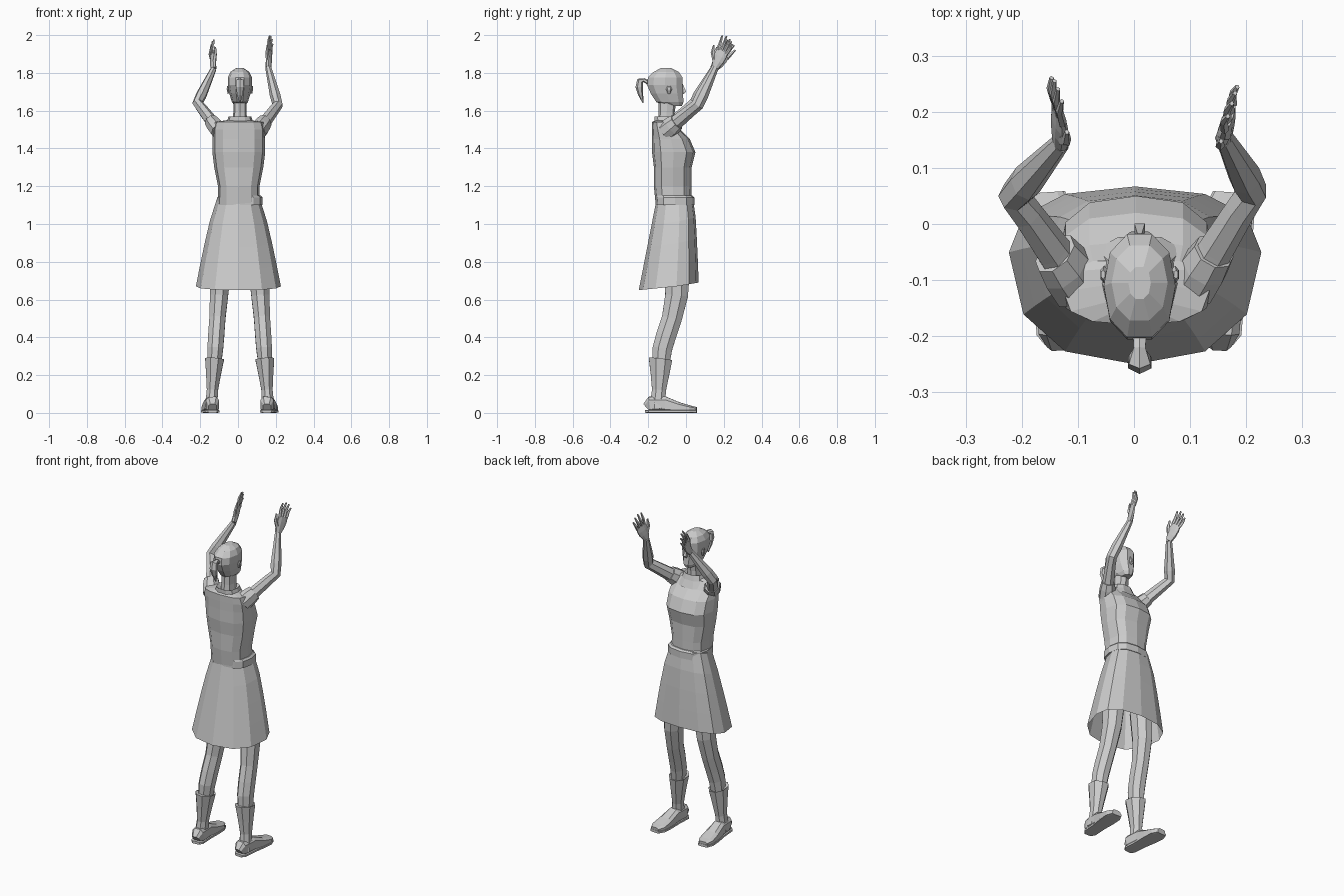
import bpy, bmesh, math
from mathutils import Vector

if "Cube" in bpy.data.objects:
    bpy.data.objects.remove(bpy.data.objects["Cube"], do_unlink=True)

shade = (.6, .6, .6, 1)
grey = bpy.data.materials.new("plain grey")
grey.use_nodes = True
grey.diffuse_color = shade
grey.node_tree.nodes["Principled BSDF"].inputs["Base Color"].default_value = shade


def skin(name, rings, cap_start=True, cap_end=True):
    """Join equal rings of points into a faceted surface."""
    bm = bmesh.new()
    rows = [[bm.verts.new(point) for point in ring] for ring in rings]
    for lower, upper in zip(rows, rows[1:]):
        for i in range(len(lower)):
            bm.faces.new((lower[i - 1], lower[i], upper[i], upper[i - 1]))
    if cap_start:
        bm.faces.new(rows[0][::-1])
    if cap_end:
        bm.faces.new(rows[-1])
    bmesh.ops.recalc_face_normals(bm, faces=bm.faces)
    mesh = bpy.data.meshes.new(name)
    bm.to_mesh(mesh)
    bm.free()
    mesh.materials.append(grey)
    part = bpy.data.objects.new(name, mesh)
    bpy.context.collection.objects.link(part)


def outline(sides, power, start=0):
    """Points of a rounded box outline, each between minus one and one."""
    def square_off(value):
        return math.copysign(abs(value) ** power, value)
    turns = [math.tau * (i + start) / sides for i in range(sides)]
    return [(square_off(math.cos(turn)), square_off(math.sin(turn))) for turn in turns]


def body(name, rows, middle=.01, sides=12, power=.75, widest=.5, tilt=0, **caps):
    """Level rings, each given as height, half width, back and front."""
    rings = []
    for height, half_width, back, front in rows:
        centre = back + (front - back) * widest
        ring = []
        for c, s in outline(sides, power):
            depth = front - centre if s > 0 else centre - back
            ring.append((middle + half_width * c, centre + depth * s, height + tilt * s))
        rings.append(ring)
    skin(name, rings, **caps)


def tube(name, stops, side=(1, 0, 0), sides=8, power=1, **caps):
    """Rings across a path, each given as point, radius along side, radius across."""
    path = [Vector(stop[0]) for stop in stops]
    last = len(path) - 1
    rings = []
    for k, (point, along, across) in enumerate(stops):
        tangent = (path[min(k + 1, last)] - path[max(k - 1, 0)]).normalized()
        u = Vector(side)
        u = (u - tangent * u.dot(tangent)).normalized()
        v = tangent.cross(u)
        rings.append([path[k] + u * along * c + v * across * s
                      for c, s in outline(sides, power, .5)])
    skin(name, rings, **caps)


# Dress top, collar and belt
body("bodice", [
    (1.1, .11, -.16, .03), (1.2, .11, -.17, .03), (1.3, .13, -.17, .03),
    (1.38, .14, -.18, .05), (1.45, .14, -.18, .02), (1.5, .14, -.18, -.03),
    (1.54, .13, -.18, -.06), (1.55, .06, -.16, -.06)], middle=.004)
body("collar", [
    (1.5, .09, -.17, -.02), (1.54, .07, -.17, -.04),
    (1.57, .06, -.17, -.05), (1.55, .04, -.15, -.07)], sides=10, cap_start=False)
body("belt", [(1.1, .12, -.16, .045), (1.14, .12, -.16, .045), (1.15, .11, -.16, .035)])

# Flared skirt, open below with a sloping hem
skirt_rows = []
for step in range(5):
    t = step / 4
    skirt_rows.append((1.13 - .46 * t, .115 + .11 * t ** .8,
                       -.16 - .09 * t, .035 + .032 * t ** .5))
body("skirt", skirt_rows, middle=.002, power=.85, widest=.63, tilt=.02, cap_end=False)

# Neck, head and face
body("neck", [(1.53, .04, -.15, -.06), (1.59, .035, -.145, -.06),
              (1.66, .035, -.145, -.05)], sides=8)
body("head", [
    (1.625, .026, -.1, -.02), (1.645, .042, -.16, -.01), (1.69, .056, -.19, -.012),
    (1.735, .064, -.21, -.014), (1.775, .064, -.206, -.014),
    (1.805, .05, -.175, -.035), (1.825, .02, -.135, -.075)], sides=10, power=.9)
tube("nose", [((.01, -.02, 1.74), .006, .005), ((.01, -.008, 1.7), .013, .012),
              ((.01, -.016, 1.69), .008, .006)], sides=4)
for label, s in (("left", 1), ("right", -1)):
    lobe = Vector((.01 + s * .06, -.09, 1.69))
    tip = lobe + Vector((s * .005, 0, .04))
    tube(label + "_ear", [(lobe, .006, .007), (lobe.lerp(tip, .6), .008, .016),
                          (tip, .004, .008)], sides=6)

# Tied tail of hair, narrow at the band and the tip
tail = [(-.195, 1.745, .014), (-.222, 1.762, .012), (-.242, 1.758, .022),
        (-.247, 1.725, .024), (-.24, 1.685, .016), (-.227, 1.64, .003)]
tube("ponytail", [((.01, y, z), r, r * .85) for y, z, r in tail], sides=6)

# Raised arms and open hands: joints, hand direction and spread of the fingers
arms = {
    "left": ((.105, -.11, 1.49), (.21, .06, 1.63), (.16, .155, 1.83),
             (.1, .4, .9), (.25, .8, -.4)),
    "right": ((-.1, -.11, 1.49), (-.214, .05, 1.64), (-.13, .145, 1.82),
              (-.05, .6, .8), (-.25, .7, -.5))}
for label, vectors in arms.items():
    shoulder, elbow, wrist, reach, spread = map(Vector, vectors)
    reach.normalize()
    spread = (spread - reach * spread.dot(reach)).normalized()
    palm_side = reach.cross(spread)

    def limb(part, stops, **shape):
        """Oval tube whose depth follows its width."""
        tube(f"{label}_{part}", [(p, r, r * 1.2) for p, r in stops], **shape)

    limb("sleeve", [(shoulder, .045), (shoulder.lerp(elbow, .2), .044),
                    (shoulder.lerp(elbow, .36), .038)], side=(1, -.5, 0))
    limb("arm", [
        (shoulder, .038), (shoulder.lerp(elbow, .4), .032), (shoulder.lerp(elbow, .8), .028),
        (elbow, .028), (elbow.lerp(wrist, .25), .029), (elbow.lerp(wrist, .6), .023),
        (wrist, .016)], sides=7)
    tube(label + "_palm", [
        (wrist, .015, .02), (wrist + reach * .035, .014, .032),
        (wrist + reach * .065, .012, .036), (wrist + reach * .095, .008, .034)],
        side=palm_side)
    for k, finger in enumerate(("index", "middle", "ring", "little")):
        offset = spread * (k - 1.5) * .017
        length = .085 - .006 * abs(k - 1) ** 2
        knuckle = wrist + reach * .09 + offset
        way = (reach + offset * 5).normalized() * length
        limb(finger + "_finger", [
            (knuckle, .008), (knuckle + way * .55 + palm_side * .005, .007),
            (knuckle + way, .004)], side=palm_side, sides=5)
    root = wrist + reach * .035 - spread * .02
    limb("thumb", [
        (root, .011), (root + reach * .03 - spread * .026, .009),
        (root + reach * .068 - spread * .036, .004)], side=palm_side, sides=5)

# Legs, boots and shoes, set slightly wider apart on one side
leg = [(-.045, .8, .06), (-.05, .62, .052), (-.075, .5, .046),
       (-.105, .41, .046), (-.125, .34, .045), (-.135, .24, .038)]
boot = [(-.13, .27, .038), (-.135, .285, .054), (-.138, .2, .042),
        (-.143, .12, .032), (-.148, .07, .034), (-.15, .02, .037)]
shoe = [(-.208, .028, .022), (-.19, .044, .036), (-.11, .044, .037),
        (-.04, .029, .044), (.02, .02, .045), (.055, .016, .028)]
for label, s, shift in (("left", 1, .012), ("right", -1, -.006)):
    for part, stops in (("leg", leg), ("boot", boot)):
        tube(f"{label}_{part}", [((s * (.15 - .07 * z + shift), y, z), r, r * 1.25)
                                 for y, z, r in stops], cap_start=part == "leg")
    # The foot turns out toward the toe and stands on a thin sole
    upper, sole = [], []
    for y, half_height, half_width in shoe:
        x = s * (.155 + .07 * y + shift)
        upper.append(((x, y, half_height), half_width, half_height))
        sole.append(((x, y * 1.03, .008), half_width + .003, .008))
    tube(label + "_shoe", upper, power=.6)
    tube(label + "_sole", sole, power=.4)
